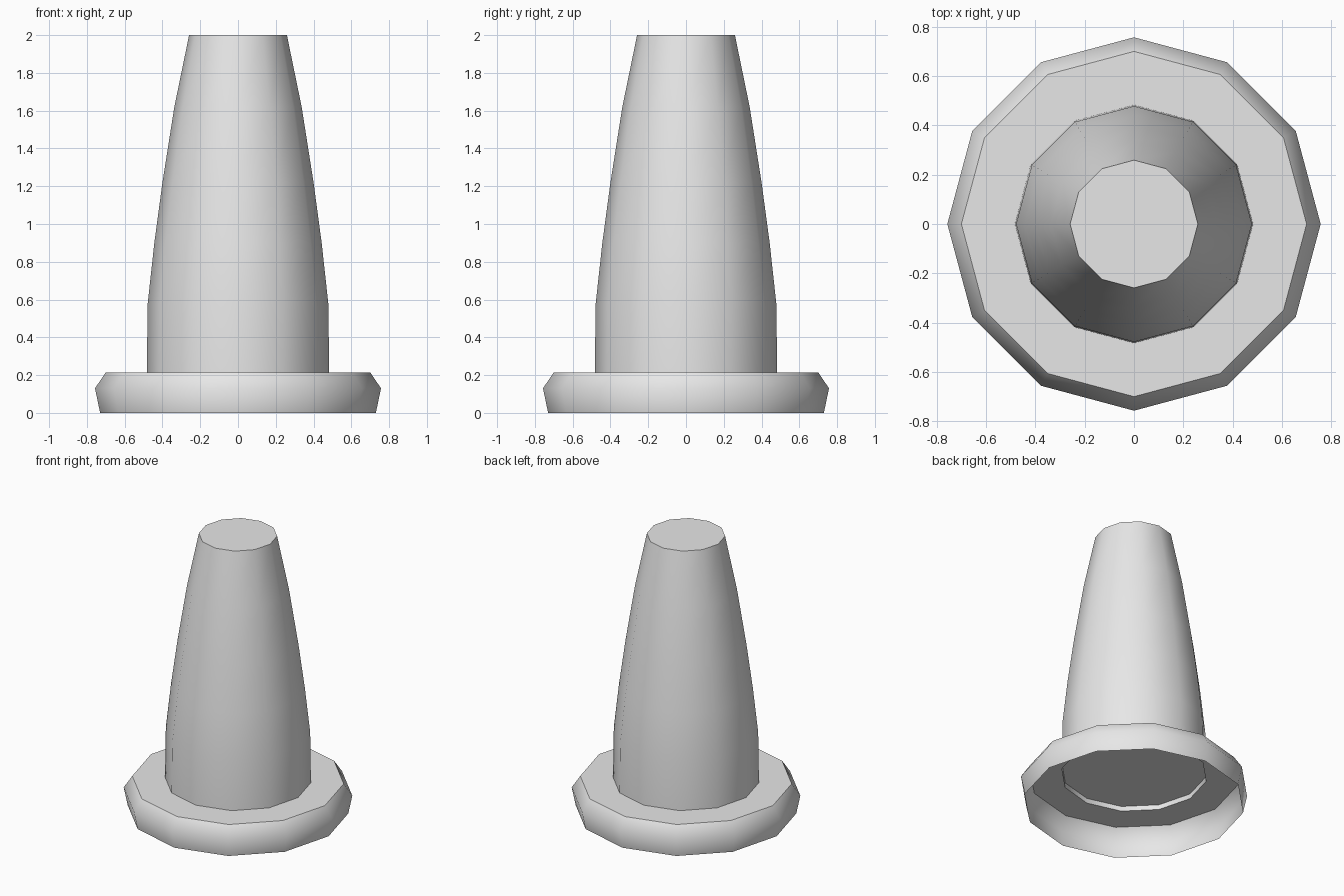
import bpy
import bmesh
from math import cos, sin, tau, radians

SIDES = 12

if "Cube" in bpy.data.objects:
    bpy.data.objects.remove(bpy.data.objects["Cube"], do_unlink=True)

grey = bpy.data.materials.new("light grey")
grey.use_nodes = True
grey.diffuse_color = (0.8, 0.8, 0.8, 1)
grey.node_tree.nodes["Principled BSDF"].inputs["Base Color"].default_value = (0.8, 0.8, 0.8, 1)


def lathe(name, profile, cap_top=False, flip_cap=False):
    """Revolve (radius, height) points around z, listed from bottom to top."""
    bm = bmesh.new()
    rings = [[bm.verts.new((r * cos(tau * i / SIDES), r * sin(tau * i / SIDES), z))
              for i in range(SIDES)] for r, z in profile]
    for low, high in zip(rings, rings[1:]):
        for i in range(SIDES):
            j = (i + 1) % SIDES
            bm.faces.new((low[i], low[j], high[j], high[i]))
    if cap_top:
        ring = rings[-1]
        bm.faces.new(ring[::-1] if flip_cap else ring)
    mesh = bpy.data.meshes.new(name)
    bm.to_mesh(mesh)
    bm.free()
    mesh.materials.append(grey)
    obj = bpy.data.objects.new(name, mesh)
    bpy.context.collection.objects.link(obj)
    bpy.ops.object.select_all(action="DESELECT")
    obj.select_set(True)
    bpy.context.view_layer.objects.active = obj
    bpy.ops.object.shade_smooth_by_angle(angle=radians(50))
    return obj


# Hollow foot: thin flared rim with a flat ledge up to the body
lathe("base_rim", [(0.73, 0), (0.757, 0.13), (0.70, 0.215), (0.483, 0.215)])

# Tapering body with a flat closed top
lathe("body", [(0.483, 0.215), (0.478, 0.58), (0.443, 0.9), (0.40, 1.22),
               (0.337, 1.62), (0.259, 2.0)], cap_top=True)

# Slightly recessed floor closing the body from below
lathe("body_floor", [(0.482, 0.25)], cap_top=True, flip_cap=True)
